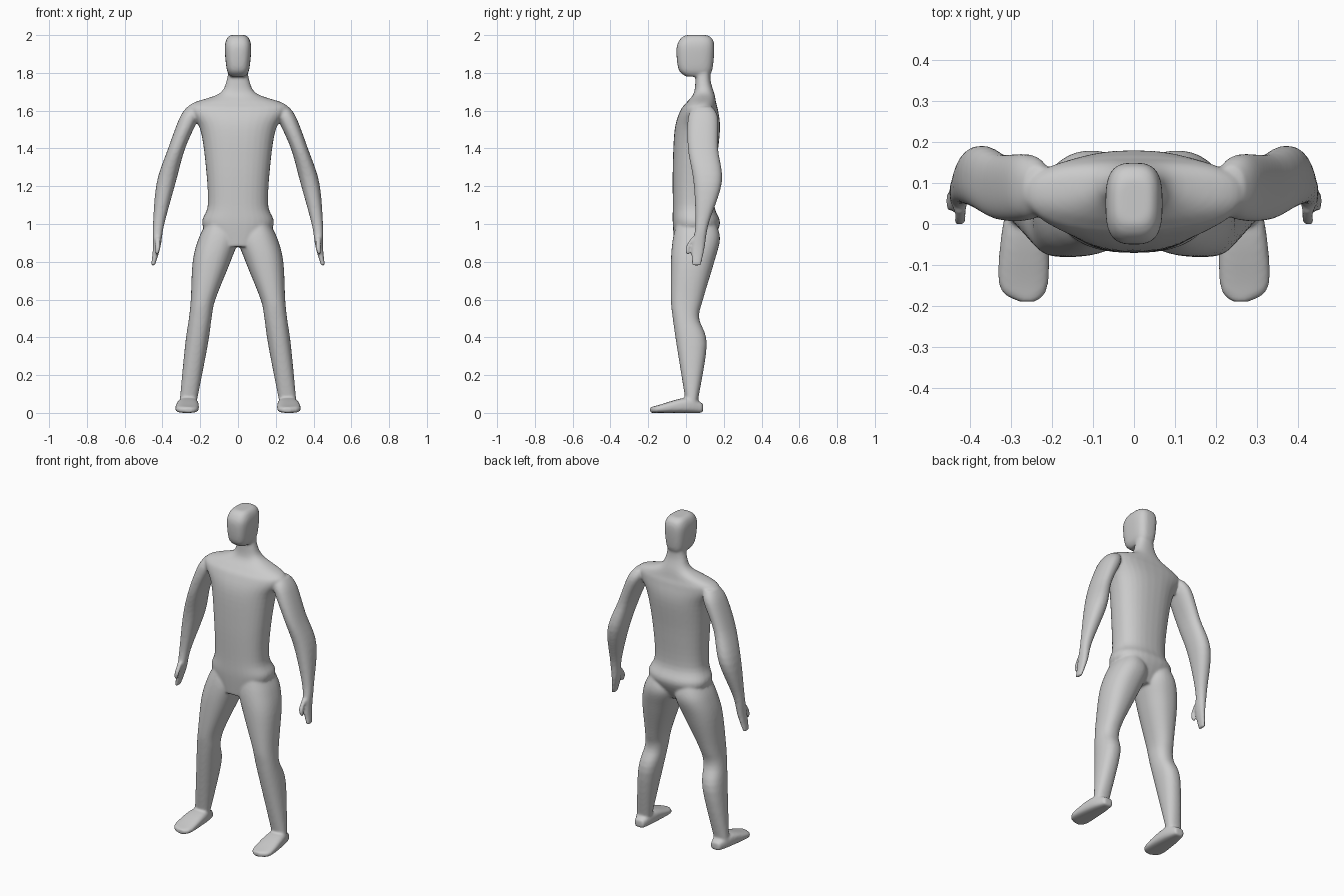
import bpy
import bmesh
from math import cos, sin, tau, copysign
from mathutils import Vector

default_cube = bpy.data.objects.get("Cube")
if default_cube:
    bpy.data.objects.remove(default_cube, do_unlink=True)


def flowing_rows(rows, steps=5):
    """Resample the section rows along a spline through every row."""
    rows = [Vector(row) for row in rows]
    # Mirrored end rows give the spline its end tangents
    padded = [rows[0]] + rows + [rows[-1]]
    result = []
    for before, start, end, after in zip(padded, rows, rows[1:], padded[3:]):
        leave = (end - before) / 2
        arrive = (after - start) / 2
        for step in range(steps):
            t = step / steps
            rest = 1 - t
            ease = t * t * (3 - 2 * t)
            result.append(start.lerp(end, ease)
                          + leave * (t * rest * rest)
                          - arrive * (t * t * rest))
    result.append(rows[-1])
    return result


def rounded(value, power):
    """Push a sine or cosine outwards to square off an ellipse."""
    return copysign(abs(value) ** (2 / power), value)


def section(bm, row, power, along_depth, side, segments):
    """Ring of vertices for a rounded box given by its low and high edges."""
    along, inner, outer, low, high = row
    ring = []
    for k in range(segments):
        angle = tau * k / segments
        u = (inner + outer + rounded(cos(angle), power) * (outer - inner)) / 2
        v = (low + high + rounded(sin(angle), power) * (high - low)) / 2
        point = (side * u, along, v) if along_depth else (side * u, v, along)
        ring.append(bm.verts.new(point))
    return ring


def loft(bm, rows, power, along_depth=False, side=1, segments=32):
    """Closed skin through the sections, stacked by height or by depth."""
    rings = [section(bm, row, power, along_depth, side, segments)
             for row in flowing_rows(rows)]
    for lower, upper in zip(rings, rings[1:]):
        for k in range(segments):
            bm.faces.new((lower[k - 1], lower[k], upper[k], upper[k - 1]))
    bm.faces.new(rings[0])
    bm.faces.new(rings[-1])


def centred(rows):
    """Give both side edges to rows of height, half width, front, back."""
    return [(z, -half, half, front, back) for z, half, front, back in rows]


# Trunk from the hips to inside the head
trunk = centred([
    (.88, .12, -.06, .12),
    (1, .19, -.07, .18),
    (1.1, .16, -.07, .15),
    (1.3, .17, -.07, .16),
    (1.5, .2, -.06, .18),
    (1.6, .26, -.03, .17),
    (1.64, .24, 0, .16),
    (1.69, .1, .04, .15),
    (1.76, .06, .05, .13),
    (1.84, .05, .05, .13),
])

# Head with a forward chin and a flat crown
head = centred([
    (1.78, .04, 0, .12),
    (1.82, .06, -.04, .14),
    (1.93, .07, -.05, .15),
    (1.98, .06, -.03, .14),
    (2, .04, 0, .11),
])

# Limb rows: height, inner edge, outer edge, front, back
leg = [
    (1, .03, .17, -.05, .16),
    (.92, 0, .21, -.07, .18),
    (.8, .04, .24, -.08, .15),
    (.6, .12, .25, -.08, .09),
    (.5, .14, .26, -.07, .07),
    (.36, .16, .28, -.05, .11),
    (.05, .22, .31, 0, .06),
]
arm = [
    (1.62, .2, .27, .04, .14),
    (1.56, .21, .31, .01, .17),
    (1.4, .28, .37, .01, .17),
    (1.22, .33, .43, .04, .19),
    (1, .39, .45, .05, .12),
    (.88, .41, .45, .03, .1),
    (.78, .44, .46, .03, .08),
]
thumb = [
    (.93, .41, .44, .03, .06),
    (.88, .41, .44, 0, .02),
    (.84, .42, .44, 0, .02),
]

# Foot rows: depth, inner edge, outer edge, sole, top
foot = [
    (.09, .23, .29, 0, .05),
    (0, .21, .32, 0, .08),
    (-.15, .21, .33, 0, .04),
    (-.19, .24, .28, 0, .03),
]

bm = bmesh.new()
loft(bm, trunk, power=2.4)
loft(bm, head, power=3)
for side in (-1, 1):
    for limb in (leg, arm, thumb):
        loft(bm, limb, power=2.3, side=side)
    loft(bm, foot, power=3, along_depth=True, side=side)
bmesh.ops.recalc_face_normals(bm, faces=bm.faces)

mesh = bpy.data.meshes.new("body")
bm.to_mesh(mesh)
bm.free()
mesh.shade_smooth()
body = bpy.data.objects.new("body", mesh)
bpy.context.collection.objects.link(body)

# Fuse the parts into one skin and soften the joins
fuse = body.modifiers.new("fuse_parts", "REMESH")
fuse.mode = "VOXEL"
fuse.voxel_size = .007
fuse.use_smooth_shade = True
soften = body.modifiers.new("soften_joins", "SMOOTH")
soften.factor = .5
soften.iterations = 8

# Plain grey skin
grey = bpy.data.materials.new("plain_grey")
grey.use_nodes = True
colour = (.6, .6, .6, 1)
grey.diffuse_color = colour
shader = grey.node_tree.nodes["Principled BSDF"]
shader.inputs["Base Color"].default_value = colour
mesh.materials.append(grey)
